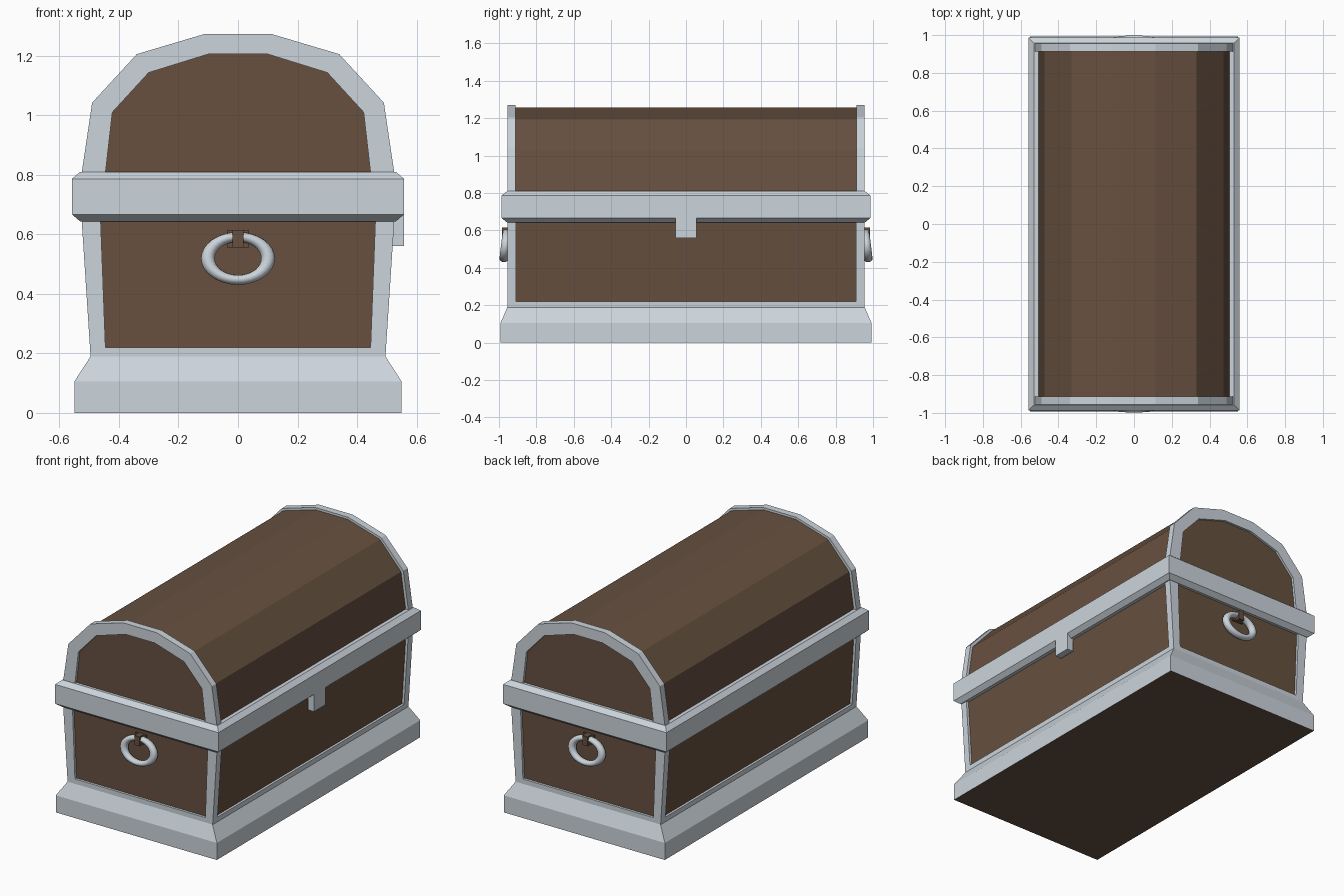
import bpy, bmesh, math
from mathutils import Matrix, Vector

if "Cube" in bpy.data.objects:
    bpy.data.objects.remove(bpy.data.objects["Cube"])


def material(name, rgb):
    m = bpy.data.materials.new(name)
    m.diffuse_color = (*rgb, 1)
    m.use_nodes = True
    m.node_tree.nodes["Principled BSDF"].inputs["Base Color"].default_value = m.diffuse_color
    return m


METAL = material("pale steel", (0.60, 0.66, 0.71))
WOOD = material("brown wood", (0.135, 0.081, 0.051))


def loft(name, sections, *mats):
    """Solid skinned through a list of matching closed sections."""
    bm = bmesh.new()
    rings = [[bm.verts.new(p) for p in s] for s in sections]
    n = len(rings[0])
    for a, b in zip(rings, rings[1:]):
        for i in range(n):
            j = (i + 1) % n
            bm.faces.new((a[i], a[j], b[j], b[i]))
    bm.faces.new(rings[0])
    bm.faces.new(rings[-1])
    bmesh.ops.recalc_face_normals(bm, faces=bm.faces)
    me = bpy.data.meshes.new(name)
    bm.to_mesh(me)
    bm.free()
    ob = bpy.data.objects.new(name, me)
    bpy.context.collection.objects.link(ob)
    for m in mats:
        me.materials.append(m)
    return ob


def rect(x0, x1, y0, y1, z):
    return [(x0, y0, z), (x1, y0, z), (x1, y1, z), (x0, y1, z)]


def centred(x, y, z):
    return rect(-x, x, -y, y, z)


def box(name, x0, x1, y0, y1, z0, z1, mat):
    return loft(name, [rect(x0, x1, y0, y1, z0), rect(x0, x1, y0, y1, z1)], mat)


def arch(half):
    return half + [(-x, z) for x, z in reversed(half)]


# Plinth with a wooden underside
plinth = loft("plinth", [centred(0.55, 0.992, 0), centred(0.55, 0.992, 0.105),
                         centred(0.495, 0.955, 0.19)], METAL, WOOD)
for p in plinth.data.polygons:
    if p.normal.z < -0.9:
        p.material_index = 1

# Lower rail and tapered wooden body
loft("lower_rail", [centred(0.495, 0.955, 0.18), centred(0.497, 0.955, 0.22)], METAL)
loft("body", [centred(0.48, 0.94, 0.18), centred(0.51, 0.94, 0.66)], WOOD)

# Corner posts
for sx in (-1, 1):
    for sy in (-1, 1):
        loft("corner_post", [
            rect(sx * 0.444, sx * 0.495, sy * 0.91, sy * 0.955, 0.185),
            rect(sx * 0.462, sx * 0.526, sy * 0.91, sy * 0.955, 0.66)], METAL)

# Bevelled band and latch
loft("band", [centred(0.53, 0.957, 0.643), centred(0.558, 0.987, 0.667),
              centred(0.558, 0.987, 0.786), centred(0.53, 0.957, 0.81)], METAL)
box("latch", 0.515, 0.558, -0.055, 0.055, 0.56, 0.70, METAL)

# Wooden lid
lid = arch([(0.508, 0.80), (0.475, 1.032), (0.33, 1.193), (0.111, 1.258)])
loft("lid", [[(x, y, z) for x, z in lid] for y in (-0.94, 0.94)], WOOD)

# Metal rims around both lid ends
outer = arch([(0.526, 0.80), (0.49, 1.042), (0.34, 1.205), (0.115, 1.272)])
inner = arch([(0.446, 0.80), (0.422, 1.01), (0.30, 1.143), (0.10, 1.205)])
for s in (-1, 1):
    a, b = s * 0.912, s * 0.955
    loft("lid_rim", [[(ox, a, oz), (ox, b, oz), (ix, b, iz), (ix, a, iz)]
                     for (ox, oz), (ix, iz) in zip(outer, inner)], METAL)

# Ring handles with brackets
for s in (-1, 1):
    box("handle_plate", -0.037, 0.037, s * 0.93, s * 0.95, 0.556, 0.615, WOOD)
    box("handle_bracket", -0.018, 0.018, s * 0.93, s * 0.985, 0.556, 0.615, WOOD)
    bpy.ops.mesh.primitive_torus_add(major_radius=0.101, minor_radius=0.023,
                                     major_segments=32, minor_segments=12)
    ring = bpy.context.object
    ring.name = "ring_handle"
    ring.data.transform(Matrix.Translation(Vector((0, s * 0.966, 0.519)))
                        @ Matrix.Rotation(s * 0.12, 4, 'X')
                        @ Matrix.Diagonal((1, 1, 0.72, 1))
                        @ Matrix.Rotation(math.pi / 2, 4, 'X'))
    ring.data.materials.append(METAL)
    bpy.ops.object.shade_smooth()
